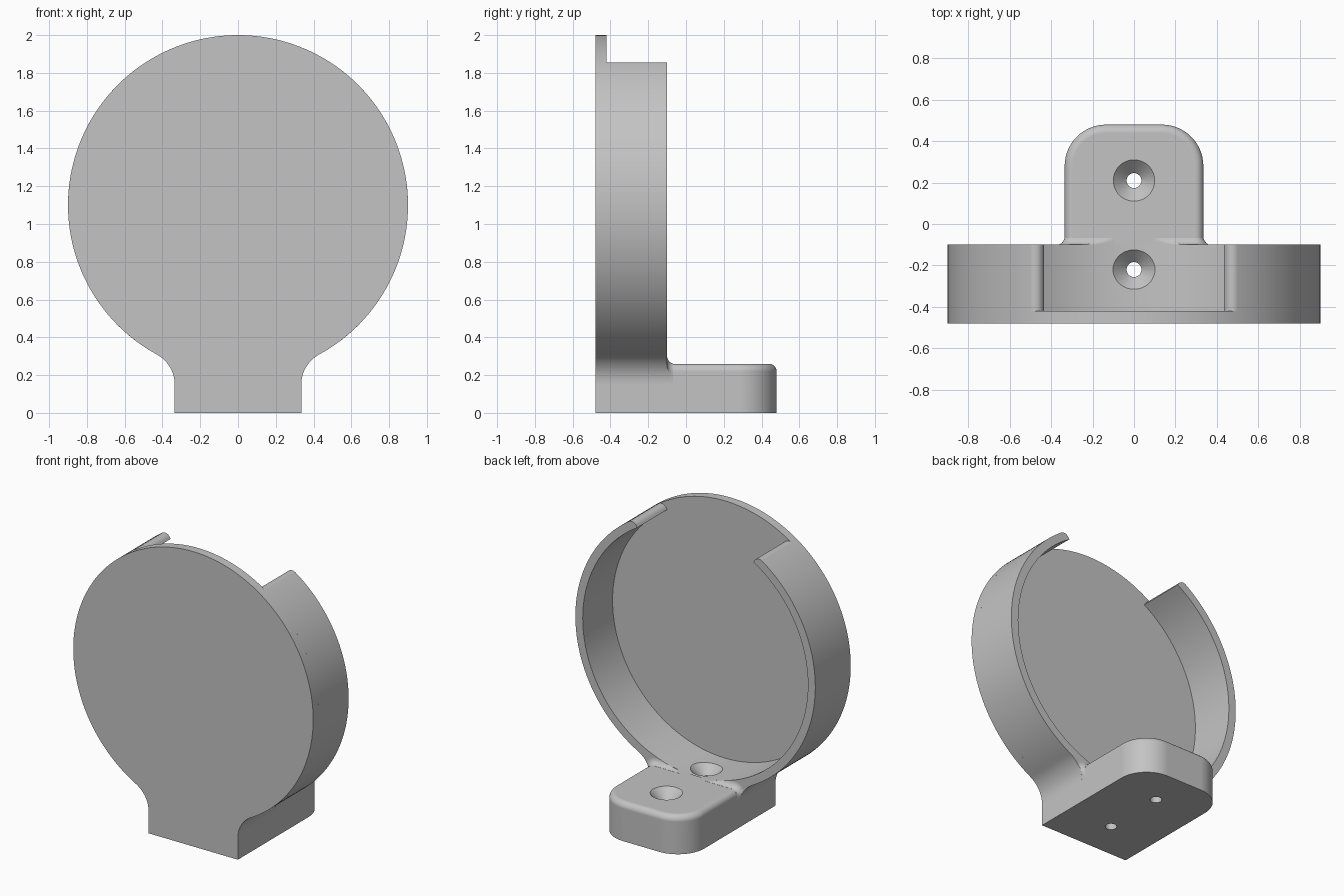
import bpy, bmesh, math
from math import sin, cos, pi, sqrt

if "Cube" in bpy.data.objects:
    bpy.data.objects.remove(bpy.data.objects["Cube"])

R_OUT, R_IN, CZ = 0.9, 0.845, 1.1        # holder disc: radii and centre height
W, PAD_TOP = 0.335, 0.26                 # half width and height of the foot
Y_FRONT, Y_FLOOR, Y_RIM, Y_PAD = -0.48, -0.42, -0.10, 0.48
NECK_R, NECK_Z = 0.181, 0.15             # concave neck fillet
NECK_X = W + NECK_R

grey = bpy.data.materials.new("grey plastic")
grey.diffuse_color = (0.55, 0.55, 0.55, 1)
grey.use_nodes = True
grey.node_tree.nodes["Principled BSDF"].inputs["Base Color"].default_value = grey.diffuse_color


def loft(name, loops):
    """Skin a stack of equal-length closed loops and cap both ends."""
    bm = bmesh.new()
    rows = [[bm.verts.new(p) for p in loop] for loop in loops]
    n = len(rows[0])
    for a, b in zip(rows, rows[1:]):
        for i in range(n):
            j = (i + 1) % n
            bm.faces.new((a[i], a[j], b[j], b[i]))
    bm.faces.new(rows[0])
    bm.faces.new(rows[-1])
    bmesh.ops.recalc_face_normals(bm, faces=bm.faces)
    mesh = bpy.data.meshes.new(name)
    bm.to_mesh(mesh)
    bm.free()
    ob = bpy.data.objects.new(name, mesh)
    bpy.context.collection.objects.link(ob)
    mesh.materials.append(grey)
    return ob


def extrude(name, outline, y0, y1):
    return loft(name, [[(x, y, z) for x, z in outline] for y in (y0, y1)])


def arc(r, a, b, n, cx=0.0, cz=CZ):
    """Points on an arc; the angle runs clockwise from straight up."""
    angles = [a + (b - a) * i / n for i in range(n + 1)]
    return [(cx + r * sin(t), cz + r * cos(t)) for t in angles]


def mirrored(pts):
    return [(-x, z) for x, z in reversed(pts)]


def activate(ob):
    bpy.ops.object.select_all(action='DESELECT')
    ob.select_set(True)
    bpy.context.view_layer.objects.active = ob


def drill(ob, y):
    """Countersunk screw hole."""
    steps = [(-0.1, 0.036), (PAD_TOP - 0.064, 0.036), (PAD_TOP, 0.1), (0.32, 0.16)]
    cutter = loft("hole_cutter", [[(r * cos(i * pi / 24), y + r * sin(i * pi / 24), z)
                                   for i in range(48)] for z, r in steps])
    cutter.hide_render = True
    mod = ob.modifiers.new("hole", 'BOOLEAN')
    mod.operation, mod.solver, mod.object = 'DIFFERENCE', 'EXACT', cutter
    activate(ob)
    bpy.ops.object.modifier_apply(modifier=mod.name)
    bpy.data.objects.remove(cutter)


# Outline of the neck, from the disc down to the ground
join = pi - math.atan2(NECK_X, CZ - NECK_Z)
neck = arc(NECK_R, join - pi, -pi / 2, 12, NECK_X, NECK_Z) + [(W, 0)]

# Closed back plate: full disc and neck
right = arc(R_OUT, 0, join, 72)[1:] + neck[1:]
extrude("back_plate", [(0, CZ + R_OUT)] + right + mirrored(right), Y_FRONT, Y_FLOOR)

# Open rim: C-shaped wall with rounded ends, standing on the neck
end, fr = math.radians(31), 0.04
fa = end + math.asin(fr / (R_OUT - fr))
fx, fz = (R_OUT - fr) * sin(fa), CZ + (R_OUT - fr) * cos(fa)
right = arc(fr, end - pi / 2, fa, 8, fx, fz) + arc(R_OUT, fa, join, 60)[1:] + neck[1:]
inner = arc(R_IN, 2 * pi - end, end, 96)
rim = extrude("rim", right + mirrored(right) + inner, Y_FLOOR, Y_RIM)
drill(rim, -0.22)


# Foot pad: rounded rear corners and a rounded top edge
def pad_loop(z, inset):
    r = 0.2 - inset
    half = [(W - inset, Y_RIM)] + [
        (W - 0.2 + r * cos(i * pi / 32), Y_PAD - 0.2 + r * sin(i * pi / 32))
        for i in range(17)]
    return [(x, y, z) for x, y in half + mirrored(half)]


edge = 0.04
pad = loft("foot_pad", [pad_loop(0, 0)] + [
    pad_loop(PAD_TOP - edge + edge * sin(i * pi / 16), edge - edge * cos(i * pi / 16))
    for i in range(9)])
drill(pad, 0.21)


# Small flare blending the pad into the rim, kept within the rim's section
def clamp(x, z):
    z = min(z, CZ - sqrt(R_IN ** 2 - x * x))
    limit = W
    if z > NECK_Z:
        limit = NECK_X - sqrt(max(NECK_R ** 2 - (z - NECK_Z) ** 2, 0))
    return min(x, limit), z


def flare_loop(y, grow):
    side = [(W + grow, (PAD_TOP - edge) * i / 24) for i in range(24)]
    corner = arc(edge + grow, pi / 2, 0, 16, W - edge, PAD_TOP - edge)
    top = [((W - edge) * (1 - i / 24), PAD_TOP + grow) for i in range(1, 24)]
    half = [clamp(x, z) for x, z in side + corner + top]
    return [(x, y, z) for x, z in half + mirrored(half)]


flare = 0.04
loft("pad_flare", [
    flare_loop(Y_RIM + flare * (1 - cos(i * pi / 16)), flare * (1 - sin(i * pi / 16)))
    for i in range(8)])

# Smooth curved walls while keeping hard edges
for ob in list(bpy.context.collection.objects):
    activate(ob)
    bpy.ops.object.shade_smooth_by_angle(angle=math.radians(30))
    mod = ob.modifiers.new("weighted_normals", 'WEIGHTED_NORMAL')
    mod.keep_sharp = True
